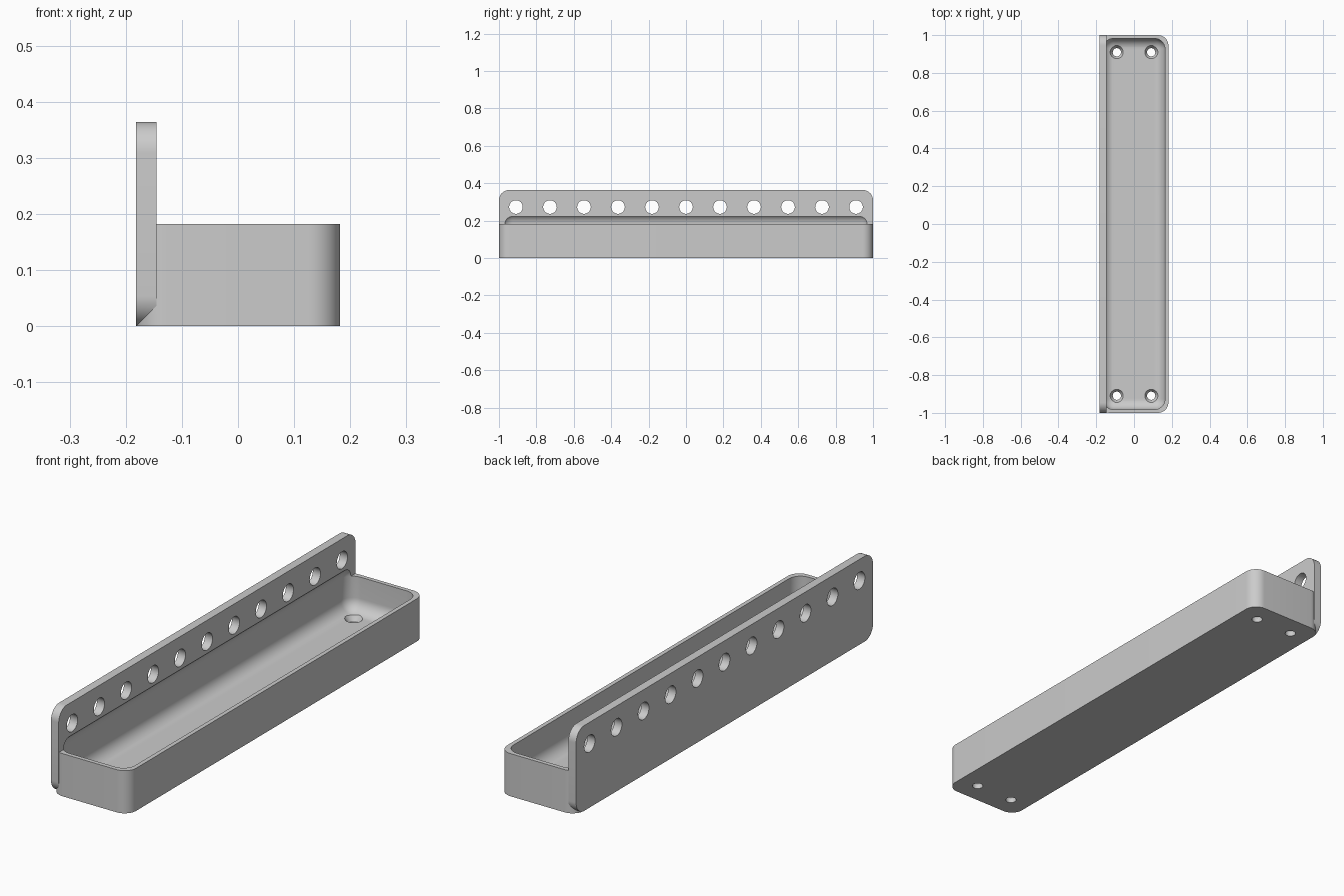
import bpy
import bmesh
from math import pi, radians
from mathutils import Matrix, Vector

cube = bpy.data.objects.get("Cube")
if cube:
    bpy.data.objects.remove(cube, do_unlink=True)

U = 2 / 110            # one design unit: the tray is 110 units long
LENGTH, WIDTH = 110 * U, 20 * U
TRAY_H, PLATE_H = 10 * U, 20 * U
PLATE_T, WALL, FLOOR, R = 2 * U, U, 2 * U, 3 * U
BACK = -WIDTH / 2

grey = bpy.data.materials.new("plain grey")
grey.use_nodes = True
grey.diffuse_color = (0.6, 0.6, 0.6, 1)
grey.node_tree.nodes["Principled BSDF"].inputs["Base Color"].default_value = (0.6, 0.6, 0.6, 1)


def make_object(name, bm):
    mesh = bpy.data.meshes.new(name)
    bm.to_mesh(mesh)
    bm.free()
    mesh.materials.append(grey)
    obj = bpy.data.objects.new(name, mesh)
    bpy.context.collection.objects.link(obj)
    return obj


def rounded_box(name, low, high, axis=None):
    """Box with edges along one axis rounded, or all edges if axis is None."""
    low, high = Vector(low), Vector(high)
    bm = bmesh.new()
    bmesh.ops.create_cube(bm, size=1)
    bmesh.ops.scale(bm, vec=high - low, verts=bm.verts)
    bmesh.ops.translate(bm, vec=(low + high) / 2, verts=bm.verts)
    edges = [e for e in bm.edges if axis is None or
             abs((e.verts[0].co - e.verts[1].co).normalized()[axis]) > 0.9]
    bmesh.ops.bevel(bm, geom=edges, offset=R, offset_type='OFFSET',
                    segments=12, profile=0.5, affect='EDGES')
    return make_object(name, bm)


def add_cone(bm, centre, r_low, r_high, depth, rotation=Matrix()):
    bmesh.ops.create_cone(bm, cap_ends=True, segments=32, radius1=r_low, radius2=r_high,
                          depth=depth, matrix=Matrix.Translation(centre) @ rotation)


def combine(target, other, operation):
    mod = target.modifiers.new(other.name, 'BOOLEAN')
    mod.operation, mod.solver, mod.object = operation, 'EXACT', other
    bpy.context.view_layer.objects.active = target
    bpy.ops.object.modifier_apply(modifier=mod.name)
    bpy.data.objects.remove(other, do_unlink=True)


# Tray body and upright back plate
tray = rounded_box("wall_tray", (BACK, -LENGTH / 2, 0), (-BACK, LENGTH / 2, TRAY_H), axis=2)
plate = rounded_box("back_plate", (BACK, -LENGTH / 2, 0),
                    (BACK + PLATE_T, LENGTH / 2, PLATE_H), axis=0)
combine(tray, plate, 'UNION')

# Soft-edged cavity, which also bites a shallow recess into the plate
cavity = rounded_box("cavity", (BACK + WALL, -LENGTH / 2 + WALL, FLOOR),
                     (-BACK - WALL, LENGTH / 2 - WALL, TRAY_H + 3 * U))
combine(tray, cavity, 'DIFFERENCE')

# Row of round holes through the plate
bm = bmesh.new()
for i in range(-5, 6):
    add_cone(bm, (BACK + PLATE_T / 2, i * 10 * U, 15 * U), 2 * U, 2 * U, 4 * PLATE_T,
             Matrix.Rotation(pi / 2, 4, 'Y'))
combine(tray, make_object("plate_holes", bm), 'DIFFERENCE')

# Four countersunk screw holes in the floor
spots = [(x * 5 * U, y * 50 * U) for x in (-1, 1) for y in (-1, 1)]
bm = bmesh.new()
for x, y in spots:
    add_cone(bm, (x, y, FLOOR / 2), 1.2 * U, 1.2 * U, 4 * FLOOR)
combine(tray, make_object("screw_holes", bm), 'DIFFERENCE')
bm = bmesh.new()
for x, y in spots:
    add_cone(bm, (x, y, FLOOR - 0.25 * U), 1.2 * U, 2.2 * U, 1.5 * U)
combine(tray, make_object("countersinks", bm), 'DIFFERENCE')

# Smooth fillets, sharp rims
bpy.ops.object.select_all(action='DESELECT')
tray.select_set(True)
bpy.context.view_layer.objects.active = tray
bpy.ops.object.shade_smooth_by_angle(angle=radians(25))
